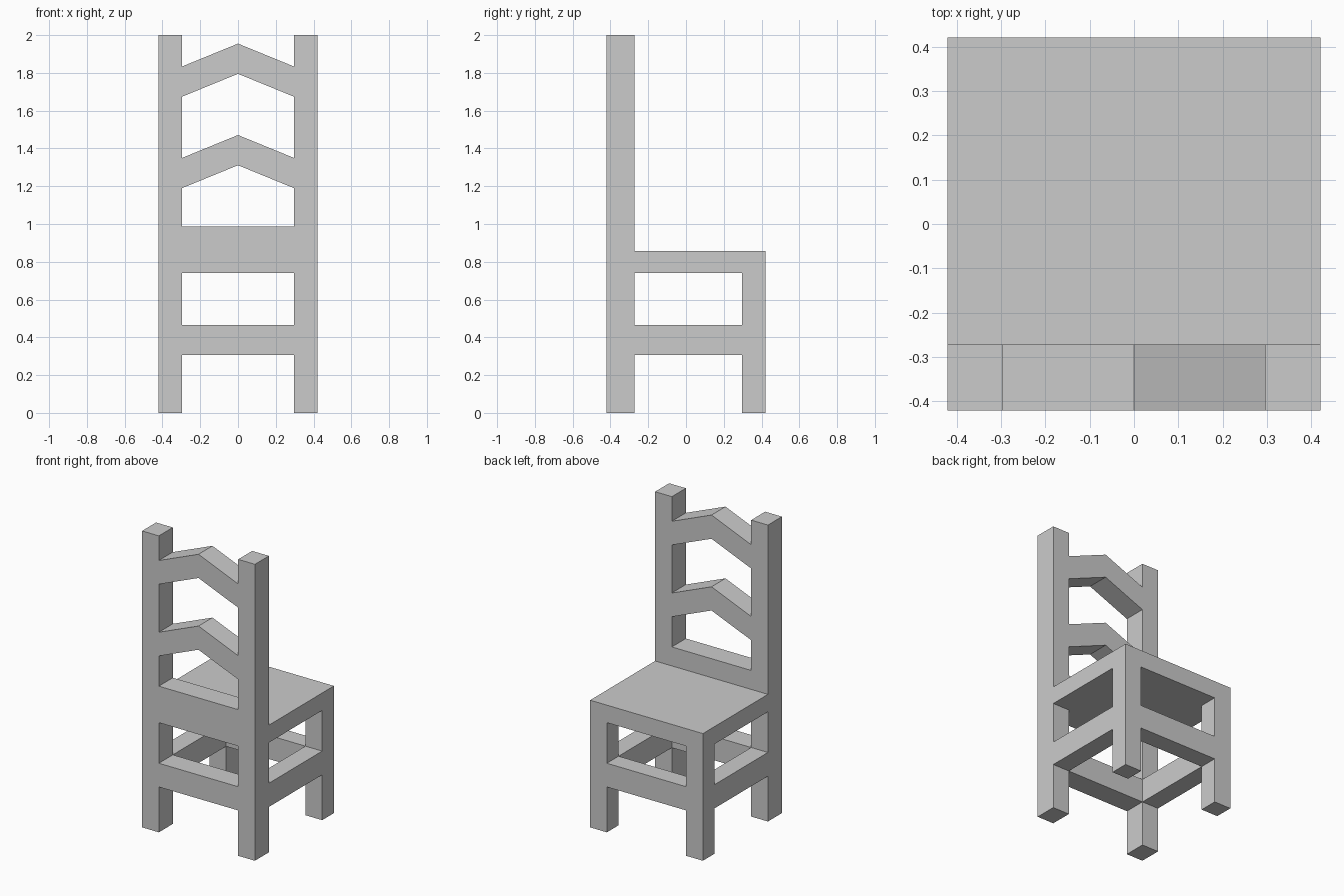
import bpy

if "Cube" in bpy.data.objects:
    bpy.data.objects.remove(bpy.data.objects["Cube"])

H = 0.421            # half width and half depth
INNER = 0.296        # inner face of the legs
BACK = -0.272        # rear plane of the backrest
RAIL = (0.306, 0.466)
SEAT = (0.74, 0.858)


def prism(name, profile, y0, y1):
    """Extrude an (x, z) outline from y0 to y1."""
    n = len(profile)
    verts = [(x, y0, z) for x, z in profile] + [(x, y1, z) for x, z in profile]
    faces = [tuple(range(n)), tuple(reversed(range(n, 2 * n)))]
    faces += [(i, i + n, (i + 1) % n + n, (i + 1) % n) for i in range(n)]
    mesh = bpy.data.meshes.new(name)
    mesh.from_pydata(verts, [], faces)
    obj = bpy.data.objects.new(name, mesh)
    bpy.context.collection.objects.link(obj)
    return obj


def box(name, x, y, z):
    (x0, x1), (z0, z1) = x, z
    return prism(name, [(x0, z0), (x1, z0), (x1, z1), (x0, z1)], *y)


def mirrored(obj):
    obj.modifiers.new("mirror", 'MIRROR').use_axis[0] = True


# Posts, legs and side stretchers, mirrored across x
mirrored(box("back_posts", (INNER, H), (-H, BACK), (0, 2)))
mirrored(box("seat_legs", (INNER, H), (INNER, H), (0, SEAT[0])))
mirrored(box("side_stretchers", (INNER, H), (BACK, INNER), RAIL))

# Cross stretchers
box("post_stretcher", (-INNER, INNER), (-H, BACK), RAIL)
box("leg_stretcher", (-INNER, INNER), (INNER, H), RAIL)

# Seat slab and the rail behind it
box("seat", (-H, H), (BACK, H), SEAT)
box("seat_rail", (-INNER, INNER), (-H, BACK), (SEAT[0], 0.986))

# Peaked backrest slats
for name, z in (("lower_slat", 1.19), ("upper_slat", 1.674)):
    prism(name, [(-INNER, z), (0, z + 0.121), (INNER, z),
                 (INNER, z + 0.16), (0, z + 0.281), (-INNER, z + 0.16)],
          -H, BACK)
    # Split the concave end caps along the peak for clean quads
    mesh = bpy.data.objects[name].data
    verts = [v.co[:] for v in mesh.vertices]
    faces = [tuple(p.vertices) for p in mesh.polygons][2:]
    faces += [(0, 1, 4, 5), (1, 2, 3, 4), (11, 10, 7, 6), (10, 9, 8, 7)]
    mesh.clear_geometry()
    mesh.from_pydata(verts, [], faces)
